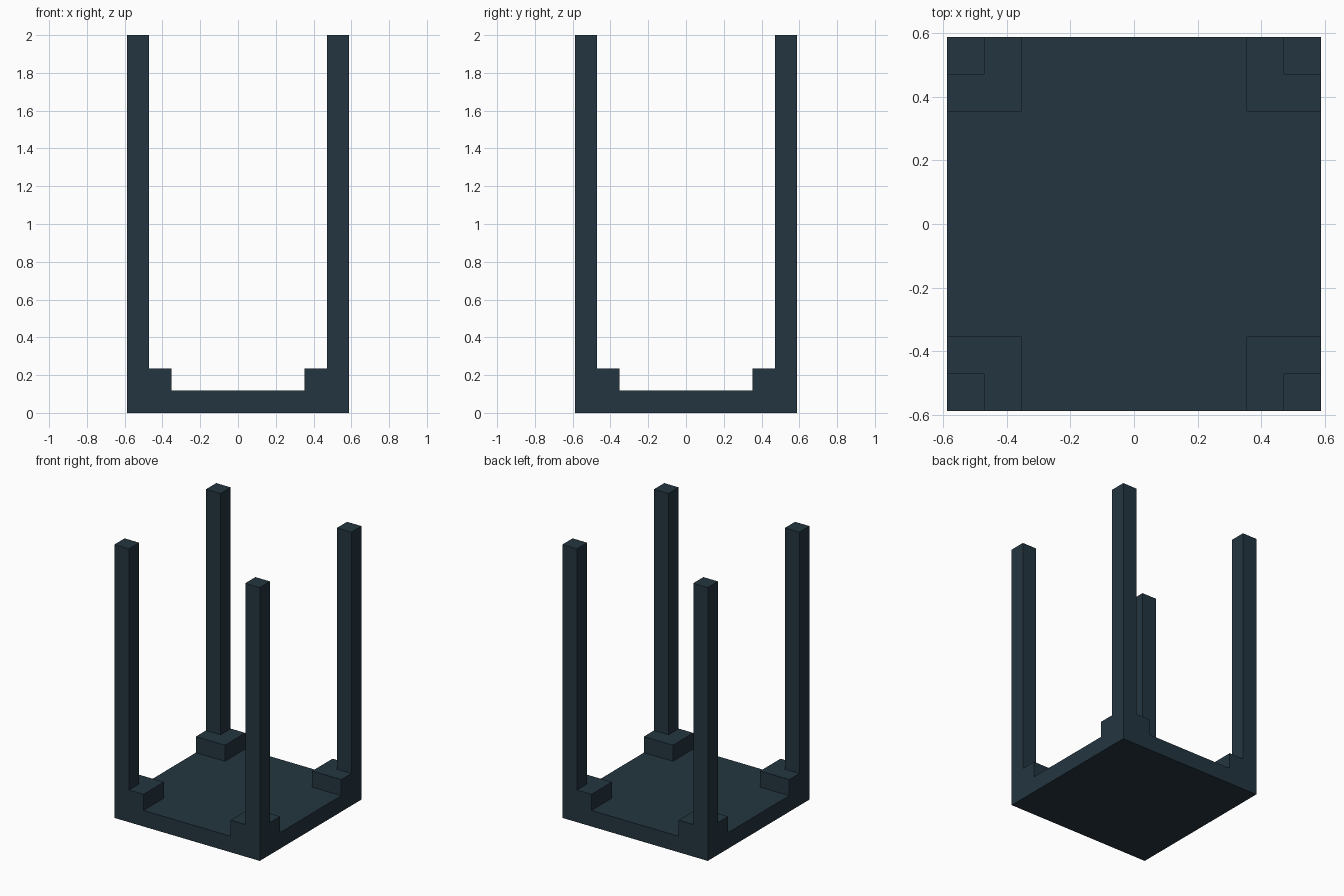
import bpy, bmesh
from mathutils import Vector

if "Cube" in bpy.data.objects:
    bpy.data.objects.remove(bpy.data.objects["Cube"])

U = 2 / 17            # block unit: the model is 10 x 10 x 17 units
HALF = 5 * U

mat = bpy.data.materials.new("dark slate blue")
mat.diffuse_color = (0.0176, 0.0356, 0.0513, 1)
mat.use_nodes = True
mat.node_tree.nodes["Principled BSDF"].inputs["Base Color"].default_value = mat.diffuse_color

bm = bmesh.new()

# Base plate, one unit thick
bmesh.ops.create_cube(bm, size=1)
bmesh.ops.scale(bm, vec=(10 * U, 10 * U, U), verts=bm.verts)
bmesh.ops.translate(bm, vec=(0, 0, U / 2), verts=bm.verts)

# Cut lines for the corner blocks and the posts
for axis in (Vector((1, 0, 0)), Vector((0, 1, 0))):
    for d in (-4, -3, 3, 4):
        bmesh.ops.bisect_plane(bm, geom=bm.verts[:] + bm.edges[:] + bm.faces[:],
                               plane_co=axis * d * U, plane_no=axis)


def raise_corners(z, inner, height):
    """Extrude the upward faces at level z lying outside inner on both axes."""
    bm.normal_update()
    faces = []
    for f in bm.faces:
        c = f.calc_center_median()
        if f.normal.z > 0.9 and abs(c.z - z) < 1e-4 and min(abs(c.x), abs(c.y)) > inner:
            faces.append(f)
    new = bmesh.ops.extrude_face_region(bm, geom=faces)["geom"]
    bmesh.ops.translate(bm, vec=(0, 0, height),
                        verts=[v for v in new if isinstance(v, bmesh.types.BMVert)])


raise_corners(U, 3 * U, U)             # corner blocks
raise_corners(2 * U, 4 * U, 15 * U)    # tall posts

bmesh.ops.recalc_face_normals(bm, faces=bm.faces)
mesh = bpy.data.meshes.new("base_with_corner_posts")
bm.to_mesh(mesh)
bm.free()
mesh.materials.append(mat)
obj = bpy.data.objects.new("base_with_corner_posts", mesh)
bpy.context.collection.objects.link(obj)
